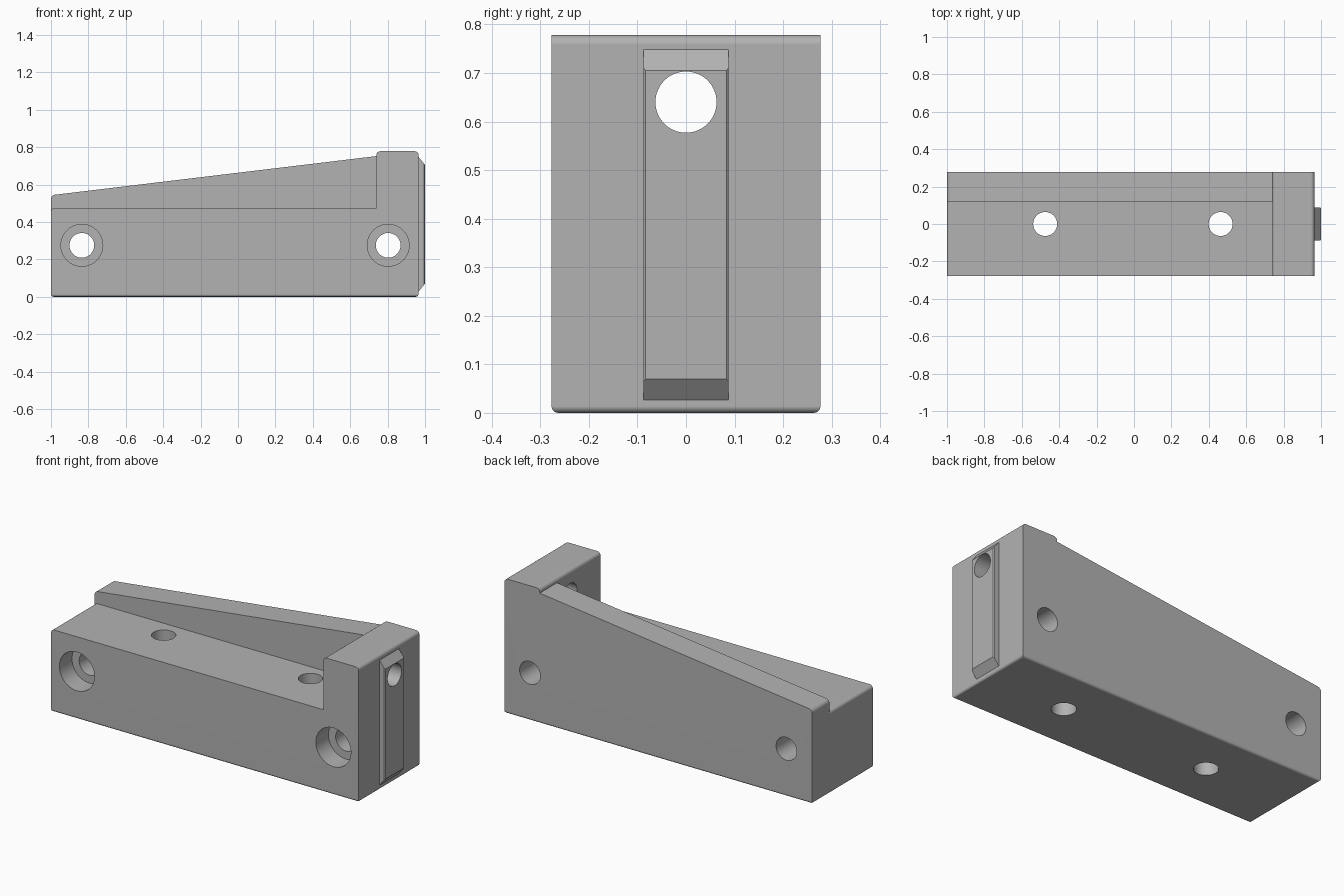
import bpy
import bmesh
from math import pi, sin, cos, radians
from mathutils import Vector

cube = bpy.data.objects.get("Cube")
if cube:
    bpy.data.objects.remove(cube, do_unlink=True)

HALF = 0.277        # half depth of the block
END = 0.965         # end face that carries the rail
STEP_X, STEP_Z = 0.74, 0.475
TOP = 0.778

grey = bpy.data.materials.new("plain grey")
grey.use_nodes = True
grey.diffuse_color = (0.45, 0.45, 0.45, 1)
grey.node_tree.nodes["Principled BSDF"].inputs["Base Color"].default_value = grey.diffuse_color


def prism(name, profile, y0, y1, bevels=()):
    """Extrude an xz profile along y, then bevel edges chosen by a rule."""
    bm = bmesh.new()
    face = bm.faces.new([bm.verts.new((x, y0, z)) for x, z in profile])
    out = bmesh.ops.extrude_face_region(bm, geom=[face])
    moved = [v for v in out["geom"] if isinstance(v, bmesh.types.BMVert)]
    bmesh.ops.translate(bm, verts=moved, vec=(0, y1 - y0, 0))
    bmesh.ops.recalc_face_normals(bm, faces=bm.faces)
    for rule, radius, segments in bevels:
        edges = [e for e in bm.edges if rule(e.verts[0].co, e.verts[1].co)]
        bmesh.ops.bevel(bm, geom=edges, offset=radius, offset_type='OFFSET',
                        segments=segments, profile=0.5, affect='EDGES')
    mesh = bpy.data.meshes.new(name)
    bm.to_mesh(mesh)
    bm.free()
    mesh.materials.append(grey)
    obj = bpy.data.objects.new(name, mesh)
    bpy.context.collection.objects.link(obj)
    return obj


def rod(name, centre, radius, length, axis):
    """Round cutter along the given axis."""
    turn = Vector(axis).to_track_quat('Z', 'Y').to_euler()
    bpy.ops.mesh.primitive_cylinder_add(vertices=64, radius=radius, depth=length,
                                        location=centre, rotation=turn)
    obj = bpy.context.object
    obj.name = name
    obj.data.materials.append(grey)
    return obj


def combine(target, other, operation):
    """Apply a boolean and discard the second object."""
    mod = target.modifiers.new("combine", 'BOOLEAN')
    mod.operation = operation
    mod.solver = 'EXACT'
    mod.object = other
    other.hide_render = True
    bpy.ops.object.select_all(action='DESELECT')
    bpy.context.view_layer.objects.active = target
    target.select_set(True)
    bpy.ops.object.modifier_apply(modifier=mod.name)
    bpy.data.objects.remove(other, do_unlink=True)


# Block with sloping top and raised end; rounded top corners and bottom rim
def top_corner(a, b):
    return (abs(a.x - b.x) < 1e-5 and abs(a.z - b.z) < 1e-5
            and (a.z > 0.77 or (a.x < -0.99 and a.z > 0.5)))


def bottom_rim(a, b):
    return max(a.z, b.z) < 1e-4


outline = [(-1, 0), (END, 0), (END, TOP), (STEP_X, TOP), (STEP_X, 0.752), (-1, 0.543)]
body = prism("wedge_block", outline, -HALF, HALF,
             [(top_corner, 0.02, 6), (bottom_rim, 0.014, 5)])

# Cut the front ledge, leaving the sloping wall at the back
r = 0.02
arc = [(-1 + r - r * cos(a), STEP_Z - r + r * sin(a))
       for a in (i * pi / 12 for i in range(7))]
ledge = [(-1.1, STEP_Z - r)] + arc + [(STEP_X, STEP_Z), (STEP_X, 0.9), (-1.1, 0.9)]
combine(body, prism("ledge_cutter", ledge, -0.4, 0.12), 'DIFFERENCE')


# Raised rail on the end face, with slanted ends and chamfered long edges
def rail_edge(a, b):
    return min(a.x, b.x) > 0.999 and abs(a.y - b.y) < 1e-5


rail = [(0.94, 0.027), (END, 0.027), (1, 0.07), (1, 0.705), (END, 0.748), (0.94, 0.748)]
combine(body, prism("end_rail", rail, -0.088, 0.088, [(rail_edge, 0.005, 1)]), 'UNION')

# Counterbored cross holes
for x in (-0.835, 0.803):
    combine(body, rod("cross_hole", (x, 0, 0.275), 0.066, 1, (0, 1, 0)), 'DIFFERENCE')
    combine(body, rod("counterbore", (x, -HALF, 0.275), 0.112, 0.23, (0, 1, 0)), 'DIFFERENCE')

# Upright holes through the ledge
for x in (-0.475, 0.463):
    combine(body, rod("upright_hole", (x, 0, 0.2), 0.064, 1, (0, 0, 1)), 'DIFFERENCE')

# Hole through the raised end and rail
combine(body, rod("end_hole", (0.9, 0, 0.64), 0.063, 0.6, (1, 0, 0)), 'DIFFERENCE')

bpy.ops.object.shade_smooth_by_angle(angle=radians(30))
weighted = body.modifiers.new("even_shading", 'WEIGHTED_NORMAL')
weighted.keep_sharp = True
